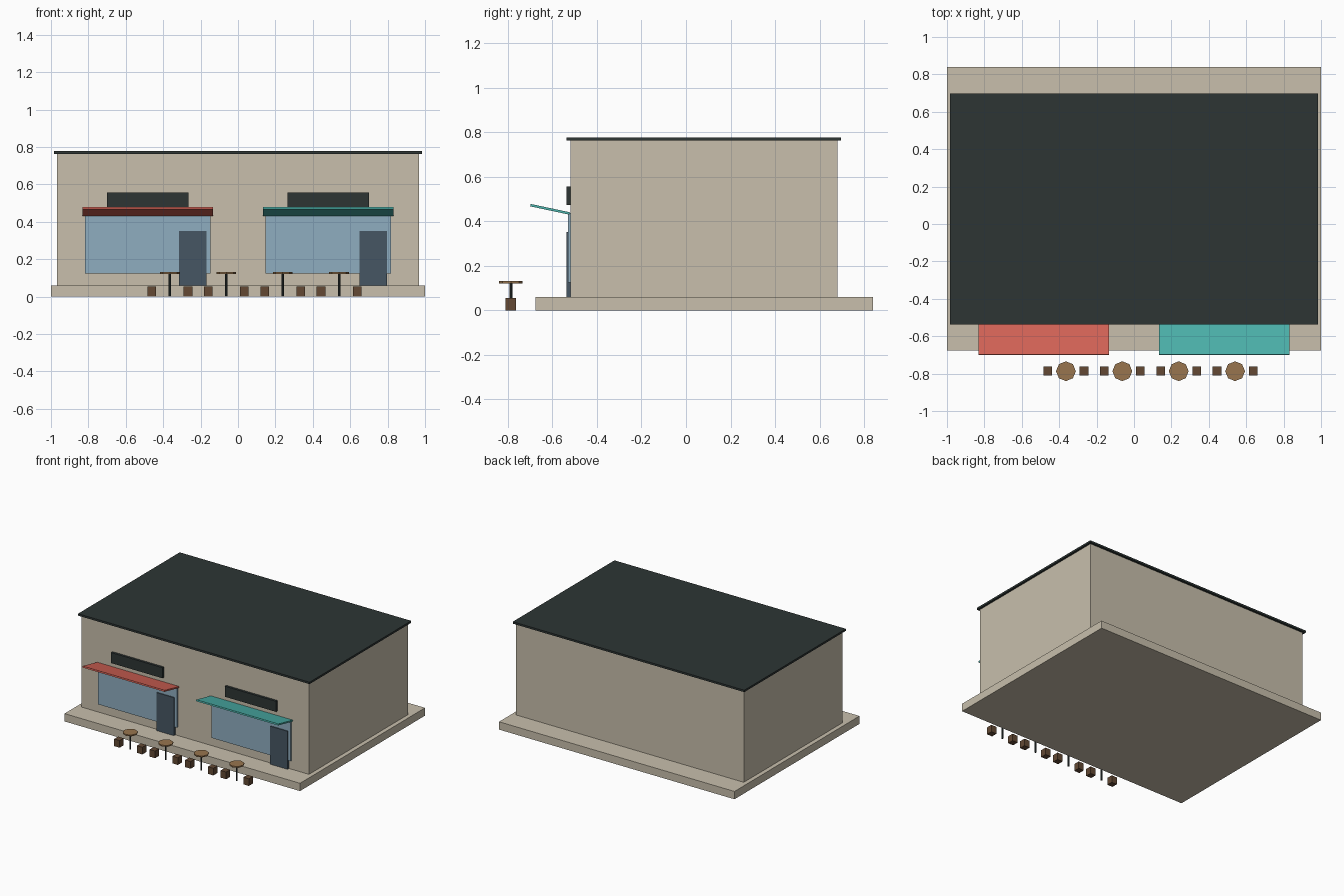
import bpy
from math import radians

default = bpy.data.objects.get("Cube")
if default:
    bpy.data.objects.remove(default, do_unlink=True)


def material(name, rgb):
    """Make a flat material from 0-255 display values."""
    linear = [((c / 255 + 0.055) / 1.055) ** 2.4 for c in rgb] + [1]
    mat = bpy.data.materials.new(name)
    mat.use_nodes = True
    mat.diffuse_color = linear
    bsdf = mat.node_tree.nodes["Principled BSDF"]
    bsdf.inputs["Base Color"].default_value = linear
    return mat


stone = material("stone", (200, 191, 172))
slate = material("slate", (45, 53, 52))
glass = material("glass", (143, 174, 192))
door_grey = material("door grey", (70, 86, 99))
red = material("awning red", (214, 100, 87))
teal = material("awning teal", (76, 179, 172))
wood = material("table wood", (152, 117, 78))
dark_wood = material("stool wood", (99, 73, 52))


def box(name, mat, x, y, z, tilt=0):
    """Box from (min, max) ranges, optionally tilted about x."""
    ranges = (x, y, z)
    bpy.ops.mesh.primitive_cube_add(size=1, location=[sum(r) / 2 for r in ranges])
    ob = bpy.context.object
    ob.name = name
    ob.scale = [r[1] - r[0] for r in ranges]
    ob.rotation_euler.x = radians(tilt)
    ob.data.materials.append(mat)
    return ob


def disc(name, mat, x, y, z, radius, sides):
    bpy.ops.mesh.primitive_cylinder_add(vertices=sides, radius=radius, depth=z[1] - z[0],
                                        location=(x, y, sum(z) / 2))
    ob = bpy.context.object
    ob.name = name
    ob.data.materials.append(mat)
    return ob


def span(centre, width):
    return (centre - width / 2, centre + width / 2)


# Building shell
box("plinth", stone, (-1, 1), (-0.676, 0.84), (0, 0.06))
box("walls", stone, (-0.967, 0.967), (-0.52, 0.68), (0.06, 0.763))
box("roof", slate, (-0.983, 0.983), (-0.536, 0.697), (0.763, 0.778))

# Two shop fronts
for side, cx, colour in (("right", -0.4825, red), ("left", 0.4825, teal)):
    box(side + "_window", glass, span(cx, 0.67), (-0.531, -0.515), (0.125, 0.437))
    box(side + "_door", door_grey, span(cx + 0.24, 0.148), (-0.538, -0.515), (0.06, 0.352))
    box(side + "_sign_board", slate, span(cx, 0.435), (-0.538, -0.515), (0.475, 0.556))
    box(side + "_awning", colour, span(cx, 0.697), span(-0.611, 0.18), span(0.4545, 0.011), tilt=-12)

# Outdoor tables, each with a pair of stools
row_y = -0.787
for i in range(4):
    tx = -0.364 + i * 0.3015
    tag = f"_{i + 1}"
    disc("table_top" + tag, wood, tx, row_y, (0.122, 0.132), 0.053, 8)
    disc("table_post" + tag, slate, tx, row_y, (0, 0.122), 0.007, 8)
    for side, sign in (("right", -1), ("left", 1)):
        box(f"{side}_stool{tag}", dark_wood, span(tx + sign * 0.0965, 0.046),
            span(row_y, 0.048), (0, 0.055))
